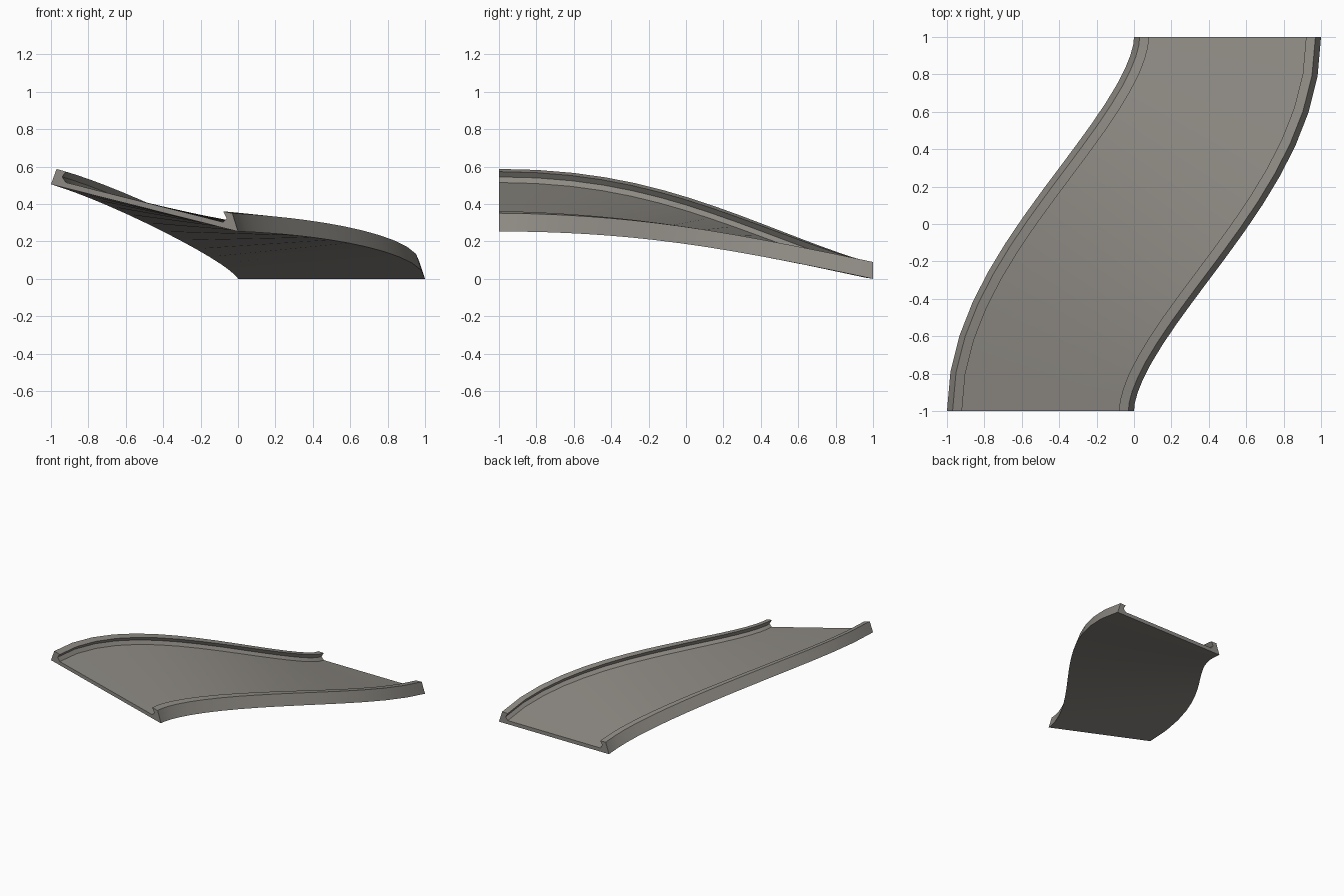
import bpy, math

if "Cube" in bpy.data.objects:
    bpy.data.objects.remove(bpy.data.objects["Cube"])

SEGMENTS = 16
HALF = 0.5      # half of the road width

# Left half of the cross-section: (distance from edge, height); kerb with notched inner wall
KERB = [(0.0, 0.0), (0.03, 0.09), (0.08, 0.088), (0.06, 0.055), (0.08, 0.03)]
PROFILE = KERB + [(1 - u, h) for u, h in reversed(KERB)]


def smoothstep(t):
    return t * t * (3 - 2 * t)


def section(t):
    """Banked cross-section, square to the S-shaped centre line."""
    cx, cy = smoothstep(t) - HALF, 2 * t - 1
    a = math.atan(3 * t * (1 - t))
    z_left = 0.505 * (1 - smoothstep(t))
    z_right = 0.253 * (1 - t ** 3)
    pts = []
    for u, h in PROFILE:
        d = u - HALF
        pts.append((cx + d * math.cos(a), cy - d * math.sin(a),
                    z_left + (z_right - z_left) * u + h))
    return pts


# Sweep the section along the curve and close both ends
verts, faces = [], []
n = len(PROFILE)
for i in range(SEGMENTS + 1):
    verts += section(i / SEGMENTS)
for i in range(SEGMENTS):
    for j in range(n):
        k = (j + 1) % n
        faces.append((i * n + j, i * n + k, (i + 1) * n + k, (i + 1) * n + j))

# End caps: two kerbs and the deck slab between them
for base, flip in ((0, False), (SEGMENTS * n, True)):
    for cap in ((0, 1, 2, 3), (0, 3, 4), (0, 4, 5, 9), (5, 6, 9), (6, 7, 8, 9)):
        f = [base + c for c in cap]
        faces.append(f if flip else f[::-1])

mesh = bpy.data.meshes.new("banked_road")
mesh.from_pydata(verts, [], faces)
mesh.validate()

# Consistent outward normals
import bmesh
bm = bmesh.new()
bm.from_mesh(mesh)
bmesh.ops.recalc_face_normals(bm, faces=bm.faces)
bm.to_mesh(mesh)
bm.free()

road = bpy.data.objects.new("banked_road", mesh)
bpy.context.collection.objects.link(road)

concrete = bpy.data.materials.new("warm grey concrete")
concrete.diffuse_color = (0.27, 0.255, 0.23, 1)
concrete.use_nodes = True
concrete.node_tree.nodes["Principled BSDF"].inputs["Base Color"].default_value = concrete.diffuse_color
mesh.materials.append(concrete)

bpy.context.view_layer.objects.active = road
road.select_set(True)
bpy.ops.object.shade_smooth_by_angle(angle=math.radians(20))
